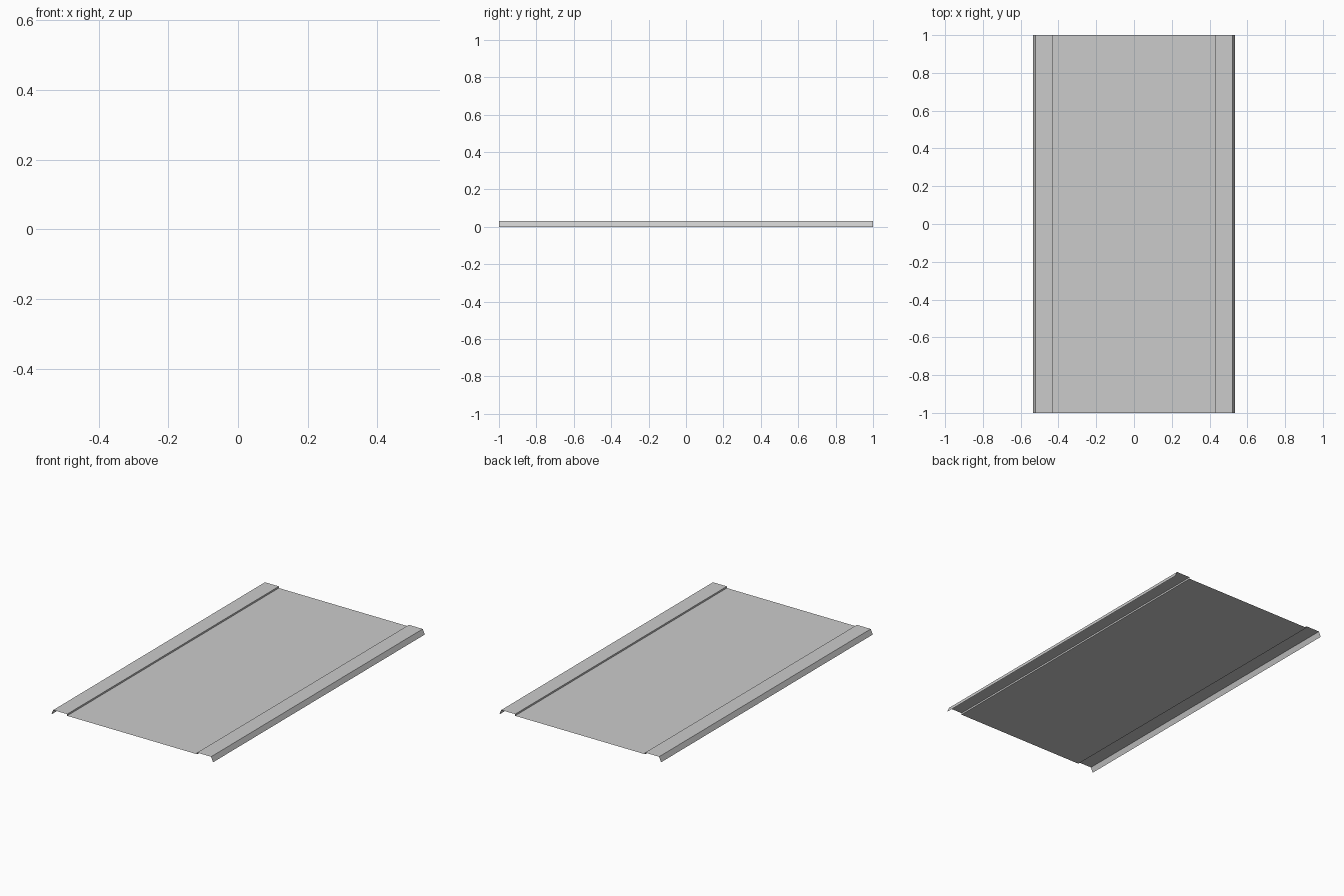
import bpy

if "Cube" in bpy.data.objects:
    bpy.data.objects.remove(bpy.data.objects["Cube"])

# Folded sheet cross-section (right half): pan, small step, raised strip, flared lip
half = [(0.43, 0.02), (0.43, 0.03), (0.522, 0.03), (0.535, 0.0)]
profile = [(-x, z) for x, z in reversed(half)] + half
n = len(profile)

# Sweep the section along the length as a single-skin sheet
verts = [(x, y, z) for y in (-1, 1) for x, z in profile]
faces = [(i, i + 1, n + i + 1, n + i) for i in range(n - 1)]

mesh = bpy.data.meshes.new("folded_panel")
mesh.from_pydata(verts, [], faces)
mesh.update()
panel = bpy.data.objects.new("folded_panel", mesh)
bpy.context.collection.objects.link(panel)
